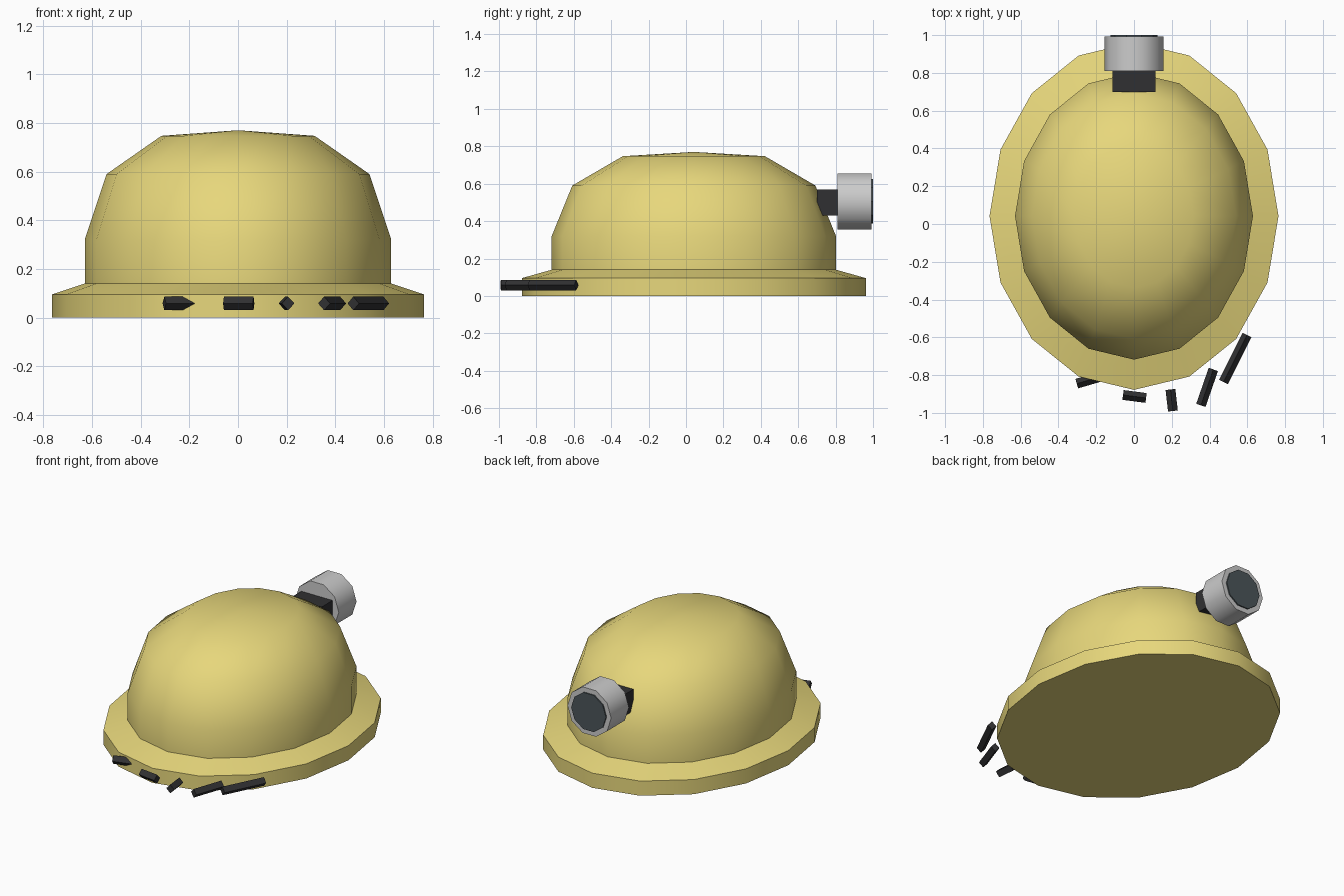
import bpy, bmesh, math
from mathutils import Vector, Matrix

if "Cube" in bpy.data.objects:
    bpy.data.objects.remove(bpy.data.objects["Cube"])


def material(name, rgb):
    m = bpy.data.materials.new(name)
    m.diffuse_color = (*rgb, 1)
    m.use_nodes = True
    m.node_tree.nodes["Principled BSDF"].inputs["Base Color"].default_value = m.diffuse_color
    return m


yellow = material("yellow_shell", (0.80, 0.68, 0.20))
black = material("black", (0.03, 0.03, 0.032))
glass = material("dark_glass", (0.07, 0.09, 0.10))


def finish(name, bm, mat=None, smooth=None):
    bmesh.ops.recalc_face_normals(bm, faces=bm.faces[:])
    me = bpy.data.meshes.new(name)
    bm.to_mesh(me)
    bm.free()
    ob = bpy.data.objects.new(name, me)
    bpy.context.collection.objects.link(ob)
    if mat:
        me.materials.append(mat)
    if smooth:
        bpy.ops.object.select_all(action='DESELECT')
        ob.select_set(True)
        bpy.context.view_layer.objects.active = ob
        bpy.ops.object.shade_smooth_by_angle(angle=math.radians(smooth))
    return ob


def prism(name, a, b, r1, r2, sides, mat=None, smooth=None):
    """Horizontal prism from a to b; r1 = sideways radius, r2 = vertical radius."""
    a, b = Vector(a), Vector(b)
    side = (b - a).normalized().cross(Vector((0, 0, 1)))
    bm = bmesh.new()
    rings = []
    for p in (a, b):
        ring = []
        for i in range(sides):
            t = 2 * math.pi * i / sides
            ring.append(bm.verts.new(p + side * r1 * math.cos(t) + Vector((0, 0, r2 * math.sin(t)))))
        rings.append(ring)
        bm.faces.new(ring)
    for i in range(sides):
        j = (i + 1) % sides
        bm.faces.new((rings[0][i], rings[0][j], rings[1][j], rings[1][i]))
    return finish(name, bm, mat, smooth)


# Helmet shell: oval 16-sided rings (x radius, y radius, z), capped by a low peak
SIDES, CY = 16, 0.042
profile = [(0.765, 0.92, 0.0), (0.765, 0.92, 0.095), (0.63, 0.76, 0.14),
           (0.63, 0.76, 0.32), (0.54, 0.65, 0.59), (0.315, 0.38, 0.747)]
bm = bmesh.new()
rings = [[bm.verts.new((rx * math.cos(2 * math.pi * i / SIDES),
                        CY + ry * math.sin(2 * math.pi * i / SIDES), z))
          for i in range(SIDES)] for rx, ry, z in profile]
peak = bm.verts.new((0, CY, 0.77))
bm.faces.new(rings[0])
for i in range(SIDES):
    j = (i + 1) % SIDES
    for lo, hi in zip(rings, rings[1:]):
        bm.faces.new((lo[i], lo[j], hi[j], hi[i]))
    bm.faces.new((rings[-1][i], rings[-1][j], peak))
finish("helmet_shell", bm, yellow, 40)

# Lamp bracket, housing and lens at the back
bm = bmesh.new()
bmesh.ops.create_cube(bm, size=1, matrix=Matrix.Translation((0, 0.76, 0.5))
                      @ Matrix.Diagonal((0.225, 0.12, 0.14, 1)))
finish("lamp_bracket", bm, black)
prism("lamp_housing", (0, 0.81, 0.505), (0, 0.992, 0.505), 0.157, 0.157, 10, None, 40)
prism("lamp_lens", (0, 0.97, 0.505), (0, 1.0, 0.505), 0.125, 0.125, 10, glass)

# Loose diamond-section bars around the front brim
bars = [((-0.303, -0.845), (-0.13, -0.795)), ((-0.058, -0.905), (0.064, -0.921)),
        ((0.193, -0.876), (0.206, -0.99)), ((0.42, -0.77), (0.354, -0.96)),
        ((0.598, -0.587), (0.474, -0.836))]
for n, (a, b) in enumerate(bars, 1):
    prism(f"brim_bar_{n}", (*a, 0.058), (*b, 0.058), 0.026, 0.028, 4, black)
